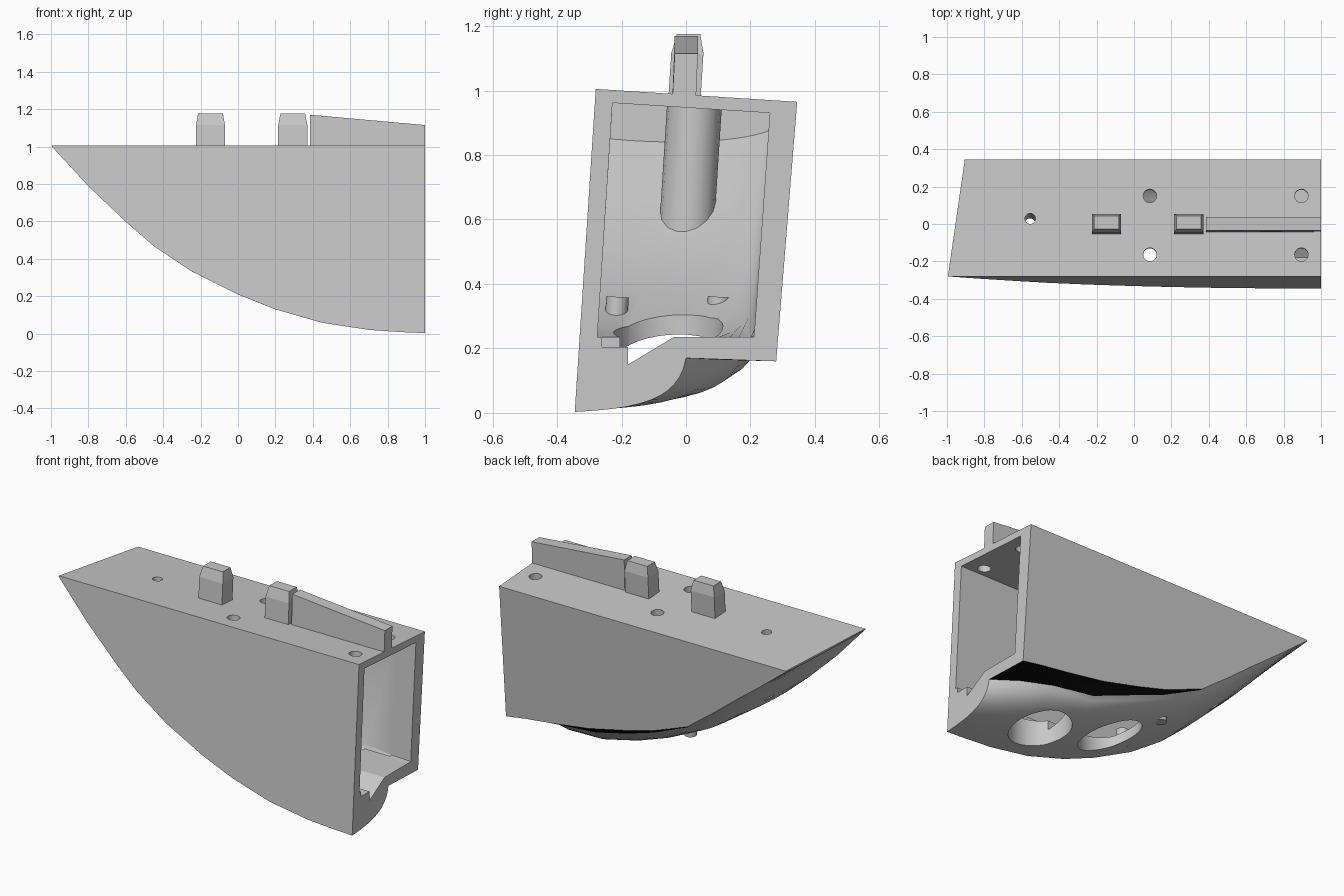
import bpy, bmesh, math
from mathutils import Matrix, Vector

LEAN = 0.064  # the whole housing leans slightly about x

if "Cube" in bpy.data.objects:
    bpy.data.objects.remove(bpy.data.objects["Cube"])


def material(name, rgb):
    m = bpy.data.materials.new(name)
    m.use_nodes = True
    m.diffuse_color = (*rgb, 1)
    m.node_tree.nodes["Principled BSDF"].inputs["Base Color"].default_value = (*rgb, 1)
    return m


grey = material("light grey", (0.58, 0.58, 0.58))
black = material("black", (0.003, 0.003, 0.003))


def finish(name, bm):
    bmesh.ops.recalc_face_normals(bm, faces=bm.faces)
    mesh = bpy.data.meshes.new(name)
    bm.to_mesh(mesh)
    bm.free()
    mesh.materials.append(grey)
    ob = bpy.data.objects.new(name, mesh)
    bpy.context.collection.objects.link(ob)
    return ob


def loft(name, rings, black_rule=None):
    bm = bmesh.new()
    rows = [[bm.verts.new(p) for p in ring] for ring in rings]
    n = len(rows[0])
    for i, (a, b) in enumerate(zip(rows, rows[1:])):
        for j in range(n):
            k = (j + 1) % n
            f = bm.faces.new((a[j], a[k], b[k], b[j]))
            if black_rule and black_rule(i, j):
                f.material_index = 1
    bm.faces.new(rows[0])
    bm.faces.new(rows[-1])
    return finish(name, bm)


def cylinder(name, x, y, z0, z1, r, sides=24, lean=LEAN):
    bm = bmesh.new()
    bmesh.ops.create_cone(bm, cap_ends=True, segments=sides, radius1=r, radius2=r, depth=z1 - z0)
    mid = (z0 + z1) / 2
    bmesh.ops.transform(bm, verts=bm.verts,
                        matrix=Matrix.Translation((x, y, mid)) @ Matrix.Rotation(-lean, 4, "X"))
    return finish(name, bm)


def cut(target, cutter):
    mod = target.modifiers.new("cut", "BOOLEAN")
    mod.operation = "DIFFERENCE"
    mod.solver = "EXACT"
    mod.object = cutter
    bpy.context.view_layer.objects.active = target
    bpy.ops.object.modifier_apply(modifier=mod.name)
    bpy.data.objects.remove(cutter)


def smooth(ob):
    bpy.ops.object.select_all(action="DESELECT")
    ob.select_set(True)
    bpy.context.view_layer.objects.active = ob
    bpy.ops.object.shade_smooth_by_angle(angle=math.radians(30))


# Stations: x, front edge z, back edge z, and bulge inset from the back edge
STATIONS = [
    (-0.995, 1.0, 0.96, 0.004, 0.003), (-0.8, 0.79, 0.82, 0.004, 0.004),
    (-0.6, 0.6, 0.68, 0.004, 0.004), (-0.45, 0.47, 0.57, 0.004, 0.004),
    (-0.25, 0.335, 0.43, 0.004, 0.004), (0, 0.21, 0.34, 0.025, 0.02),
    (0.2, 0.13, 0.29, 0.04, 0.035), (0.45, 0.058, 0.235, 0.08, 0.055),
    (0.7, 0.02, 0.2, 0.115, 0.03), (0.87, 0.008, 0.18, 0.18, 0.015),
    (1, 0.003, 0.16, 0.28, -0.01),
]
STEPS = 12


def front_y(z):
    return -0.28 - 0.065 * (1.005 - z)


def back_y(z):
    return 0.345 - 0.081 * (0.965 - z)


def top_z(y):
    return 1.005 - LEAN * (y + 0.28)


def belly(x, start, end):
    """Rounded underside from the front edge to the back."""
    (y0, z0), (y1, z1) = start, end
    d, low = y1 - y0, min(z0, z1)
    c = [Vector(start), Vector((y0 + 0.55 * d, z0 + 0.02 * x - 0.01)),
         Vector((y1 - 0.06 * d, low + 0.2 * max(z1 - z0, 0))), Vector(end)]
    for i in range(STEPS + 1):
        t = i / STEPS
        s = 1 - t
        yield c[0] * s**3 + c[1] * 3 * s * s * t + c[2] * 3 * s * t * t + c[3] * t**3


def place(x, pts):
    """Slant the nose: the back side starts further along x."""
    w = ((1 - x) / 2) ** 2 if x < 1 else 0
    return [(x + 0.145 * w * (y + 0.28), y, z) for y, z in pts]


def outer_ring(x, zf, zb, dy, dz):
    yb = back_y(zb)
    pts = [(-0.28, top_z(-0.28))]
    pts += [tuple(p) for p in belly(x, (front_y(zf), zf), (yb - dy, zb - dz))]
    return place(x, pts + [(yb, zb), (0.345, top_z(0.345))])


def inner_ring(x, zf, zb, dy, dz):
    floor = [(p.x, max(p.y + 0.06, 0.235))
             for p in belly(x, (front_y(zf), zf), (back_y(zb), zb))]
    lo, hi = floor[0][0], floor[-1][0]
    a, b = front_y(floor[0][1]) + 0.055, back_y(floor[-1][1]) - 0.075
    floor = [(a + (y - lo) / (hi - lo) * (b - a), z) for y, z in floor]
    pts = [(-0.228, top_z(-0.228) - 0.04)] + floor
    return place(x, pts + [(0.26, top_z(0.26) - 0.04)])


# Main shell with the dark step below the back wall
body = loft("housing_shell", [outer_ring(*s) for s in STATIONS],
            lambda i, j: j == STEPS + 1 and STATIONS[i][0] > -0.3)
body.data.materials.append(black)

# Hollow inside, leaving the round screw boss near the nose
rings = [inner_ring(*s) for s in STATIONS[1:]]
rings.append([(1.03, y, z) for _, y, z in rings[-1]])
cavity = loft("cavity_cutter", rings)
cut(cavity, cylinder("boss_shape", -0.55, 0.01, 0.2, 1.2, 0.085, 16))
cut(body, cavity)

# Two large round openings in the underside
for x, y in ((0.58, -0.08), (0.12, -0.055)):
    cut(body, cylinder("opening_cutter", x, y, -0.1, 0.42, 0.17, 32, 0))

# Notched cable groove in the floor
GROOVE = [(-0.26, 0.3), (-0.26, 0.205), (-0.18, 0.205), (-0.18, 0.15), (-0.03, 0.24), (-0.03, 0.3)]
cut(body, loft("groove_cutter", [[(x, y, z) for y, z in GROOVE] for x in (0.2, 1.05)]))

# Screw holes in the top plate and through the boss
for x in (0.085, 0.895):
    for y in (-0.165, 0.15):
        cut(body, cylinder("screw_hole_cutter", x, y, 0.85, 1.1, 0.036))
cut(body, cylinder("boss_hole_cutter", -0.555, 0.01, 0.2, 1.2, 0.028))
smooth(body)

# Small posts on the inner floor
for i, y in enumerate((-0.215, 0.1)):
    smooth(cylinder(f"floor_post_{i + 1}", -0.1, y, 0.275, 0.36, 0.035, 16))


def rect(cx, hx, hy, z):
    cy = LEAN * (z - 1.05)
    return [(cx + sx * hx, cy + sy * hy, z) for sx, sy in ((-1, -1), (1, -1), (1, 1), (-1, 1))]


# Locking tabs with tapered tops
for name, cx in (("front_tab", -0.147), ("rear_tab", 0.293)):
    loft(name, [rect(cx, 0.078, 0.05, 0.96), rect(cx, 0.078, 0.05, 1.115),
                rect(cx, 0.066, 0.036, 1.176)])

# Sloping guide fin behind the tabs
loft("guide_fin", [[(x, -0.043, 0.955), (x, 0.03, 0.955), (x, 0.037, z), (x, -0.035, z)]
                   for x, z in ((0.385, 1.17), (1.0, 1.115))])
